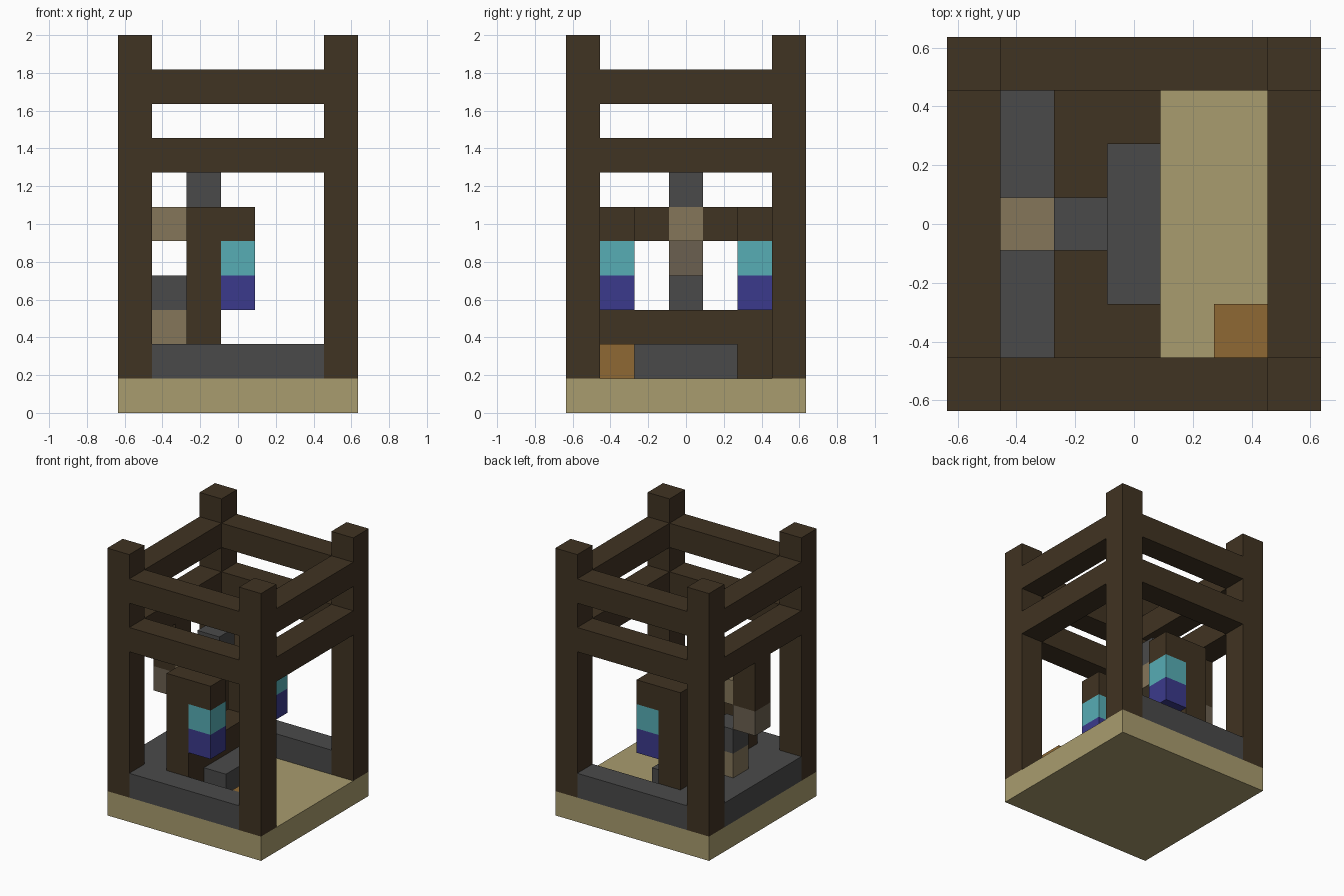
import bpy
import bmesh
from mathutils import Vector

cube = bpy.data.objects.get("Cube")
if cube:
    bpy.data.objects.remove(cube, do_unlink=True)

UNIT = 2 / 11   # edge of one block
SIDE = 7        # blocks along each side of the base


def material(name, hex_colour):
    """Flat material from an sRGB hex colour, stored as linear values."""
    channels = [int(hex_colour[i:i + 2], 16) / 255 for i in (0, 2, 4)]
    linear = [c / 12.92 if c <= 0.04045 else ((c + 0.055) / 1.055) ** 2.4 for c in channels]
    mat = bpy.data.materials.new(name)
    mat.use_nodes = True
    mat.diffuse_color = (*linear, 1)
    bsdf = next(n for n in mat.node_tree.nodes if n.type == 'BSDF_PRINCIPLED')
    bsdf.inputs["Base Color"].default_value = (*linear, 1)
    return mat


dark_wood = material("dark wood", "403322")
sand = material("sand", "a99c6e")
stone = material("stone grey", "4a4a4a")
tan = material("tan", "85765a")
taupe = material("taupe", "6b6050")
teal = material("teal", "57adb5")
indigo = material("indigo", "3b3a8c")
amber = material("amber brown", "8f6933")


def block(name, mat, start, size=(1, 1, 1)):
    """Box given by its lowest block cell and its size in blocks."""
    mesh = bpy.data.meshes.new(name)
    bm = bmesh.new()
    bmesh.ops.create_cube(bm, size=1)
    origin = Vector((-SIDE / 2, -SIDE / 2, 0))
    for v in bm.verts:
        cell = Vector((v.co[i] + 0.5) * size[i] + start[i] for i in range(3))
        v.co = (cell + origin) * UNIT
    bm.to_mesh(mesh)
    bm.free()
    mesh.materials.append(mat)
    obj = bpy.data.objects.new(name, mesh)
    bpy.context.collection.objects.link(obj)
    return obj


# Base slab
block("base_slab", sand, (0, 0, 0), (SIDE, SIDE, 1))

# Corner posts
for x, side in ((0, "right"), (6, "left")):
    for y, end in ((0, "front"), (6, "back")):
        block(f"{end}_{side}_post", dark_wood, (x, y, 1), (1, 1, 10))

# Two tiers of rails around the posts
for z, tier in ((7, "lower"), (9, "upper")):
    for edge, end in ((0, "front"), (6, "back")):
        block(f"{tier}_{end}_rail", dark_wood, (1, edge, z), (5, 1, 1))
    for edge, side in ((0, "right"), (6, "left")):
        block(f"{tier}_{side}_rail", dark_wood, (edge, 1, z), (1, 5, 1))

# Low stone walls and floor step
for y, end in ((0, "front"), (6, "back")):
    block(f"{end}_wall", stone, (1, y, 1), (5, 1, 1))
block("side_platform", stone, (0, 1, 1), (2, 5, 1))
block("step", stone, (3, 2, 1), (1, 3, 1))

# Inner wooden frame with lanterns hanging from its arms
block("frame_sill", dark_wood, (2, 2, 1), (1, 3, 2))
for y, end in ((1, "front"), (5, "back")):
    block(f"{end}_frame_post", dark_wood, (2, y, 1), (1, 1, 5))
    block(f"{end}_frame_arm", dark_wood, (3, y, 5))
    block(f"{end}_lantern_top", teal, (3, y, 4))
    block(f"{end}_lantern_bottom", indigo, (3, y, 3))
for y, end in ((2, "front"), (4, "back")):
    block(f"{end}_crossbeam", dark_wood, (2, y, 5))

# Centre hammer and pedestal
block("hammer_beam", tan, (1, 3, 5), (2, 1, 1))
block("beam_cap", stone, (2, 3, 6))
block("pedestal", tan, (1, 3, 2))
block("pedestal_top", stone, (1, 3, 3))
block("hanger", dark_wood, (0, 3, 5), (1, 1, 2))
block("hanger_weight", taupe, (0, 3, 4))

# Small crate in the front corner
block("crate", amber, (5, 1, 1))
